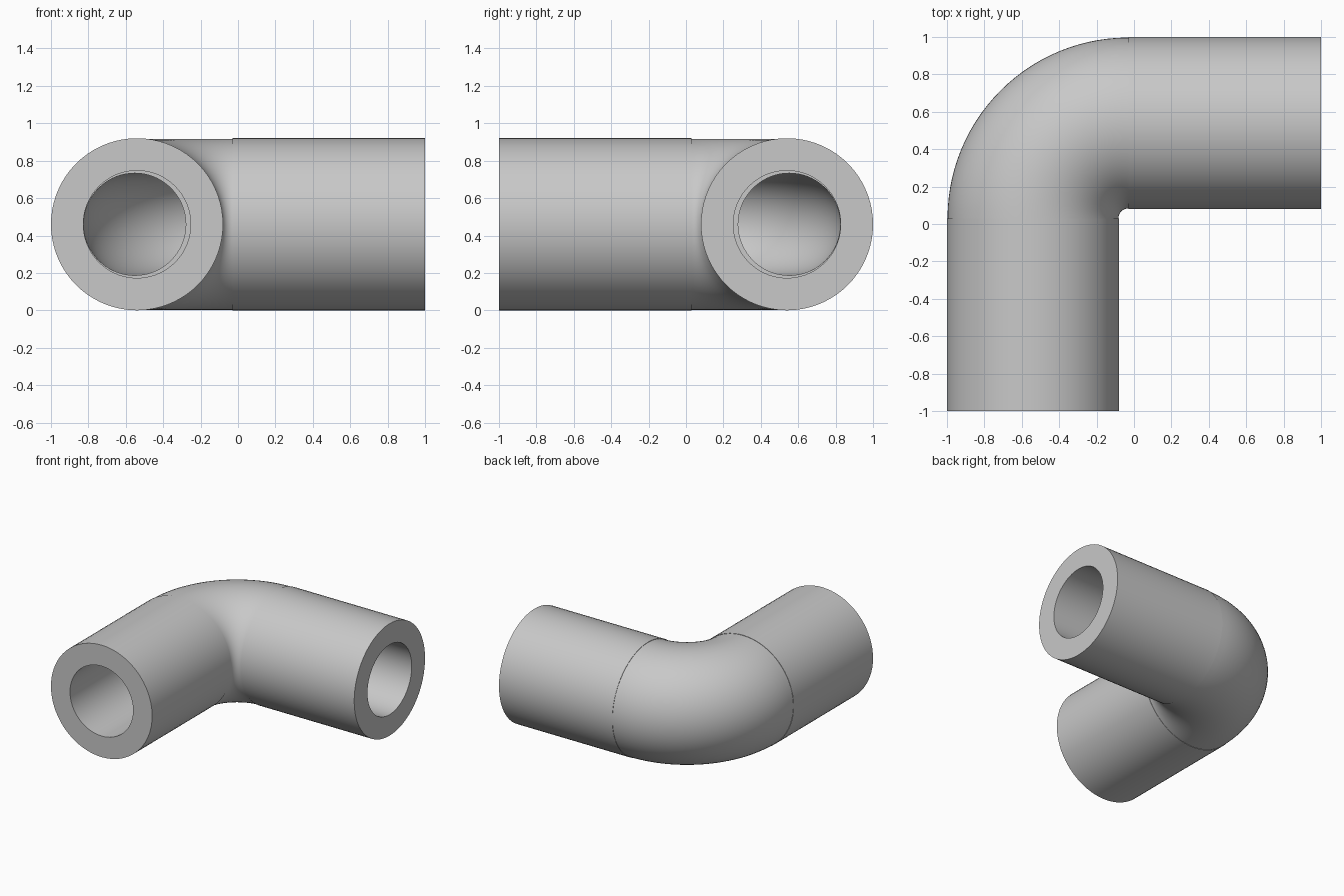
import bpy, bmesh
from math import sin, cos, pi, radians

if "Cube" in bpy.data.objects:
    bpy.data.objects.remove(bpy.data.objects["Cube"])

SIDES = 72        # segments around the pipe
BEND_STEPS = 28   # segments along the quarter bend
CX, CY = -0.03, 0.03   # pivot of the bend
CZ = 0.46              # height of the pipe axis
LEG = 1.03             # straight length of each leg


def add_ring(bm, angle, slide, centre_radius, tube_radius):
    """Ring across the pipe at a bend angle, slid straight out along the leg."""
    dx, dy = cos(angle), sin(angle)
    ox, oy = (0, -slide) if angle > radians(135) else (slide, 0)
    ring = []
    for i in range(SIDES):
        t = 2 * pi * i / SIDES
        d = centre_radius + tube_radius * cos(t)
        ring.append(bm.verts.new((CX + d * dx + ox, CY + d * dy + oy,
                                  CZ + tube_radius * sin(t))))
    return ring


def skin(bm, leg, bend):
    """Rings of one wall surface: straight leg, quarter bend, straight leg."""
    rings = [add_ring(bm, pi, LEG, *leg), add_ring(bm, pi, 0, *leg)]
    for k in range(BEND_STEPS + 1):
        rings.append(add_ring(bm, pi - pi / 2 * k / BEND_STEPS, 0, *bend))
    rings += [add_ring(bm, pi / 2, 0, *leg), add_ring(bm, pi / 2, LEG, *leg)]
    return rings


bm = bmesh.new()
# outer wall, then the bore with its slightly narrower bend
outer = skin(bm, (0.51, 0.46), (0.51, 0.457))
bore = skin(bm, (0.51, 0.287), (0.522, 0.273))
loop = outer + bore[::-1]

# bridge all rings into one closed shell, including the flat end faces
for a, b in zip(loop, loop[1:] + loop[:1]):
    for i in range(SIDES):
        j = (i + 1) % SIDES
        bm.faces.new((a[i], a[j], b[j], b[i]))
bmesh.ops.recalc_face_normals(bm, faces=bm.faces)

mesh = bpy.data.meshes.new("elbow_pipe")
bm.to_mesh(mesh)
bm.free()
pipe = bpy.data.objects.new("elbow_pipe", mesh)
bpy.context.collection.objects.link(pipe)

grey = bpy.data.materials.new("light_grey")
grey.diffuse_color = (0.58, 0.58, 0.58, 1)
grey.use_nodes = True
grey.node_tree.nodes["Principled BSDF"].inputs["Base Color"].default_value = grey.diffuse_color
mesh.materials.append(grey)

bpy.context.view_layer.objects.active = pipe
pipe.select_set(True)
bpy.ops.object.shade_smooth_by_angle(angle=radians(30))
